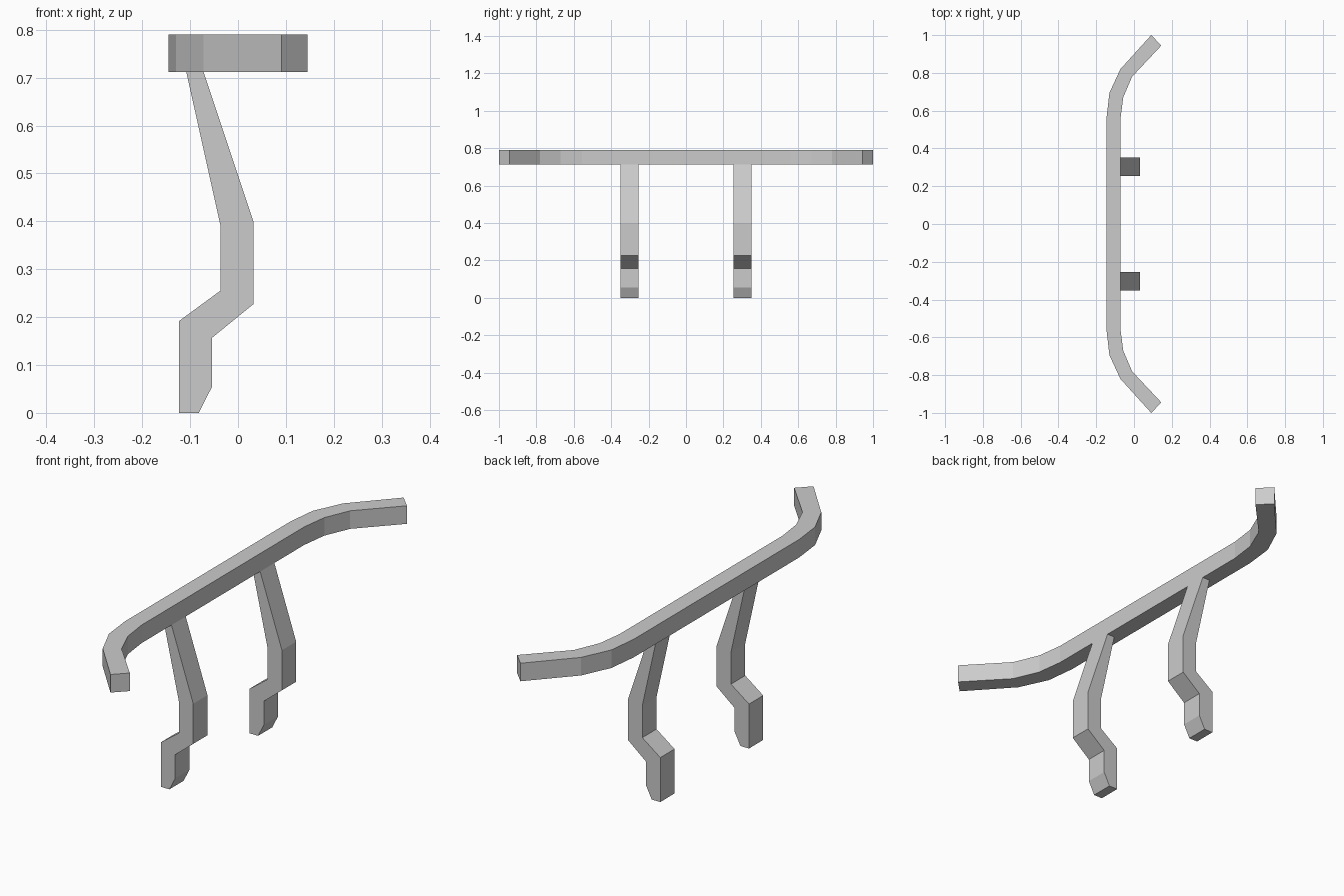
import bpy, bmesh
from mathutils import Vector

if "Cube" in bpy.data.objects:
    bpy.data.objects.remove(bpy.data.objects["Cube"])


def extrude_profile(name, points, offset):
    """Closed planar profile pushed along an offset vector."""
    bm = bmesh.new()
    face = bm.faces.new([bm.verts.new(p) for p in points])
    ext = bmesh.ops.extrude_face_region(bm, geom=[face], use_keep_orig=True)
    verts = [g for g in ext["geom"] if isinstance(g, bmesh.types.BMVert)]
    bmesh.ops.translate(bm, verts=verts, vec=Vector(offset))
    bmesh.ops.recalc_face_normals(bm, faces=bm.faces)
    mesh = bpy.data.meshes.new(name)
    bm.to_mesh(mesh)
    bm.free()
    obj = bpy.data.objects.new(name, mesh)
    bpy.context.collection.objects.link(obj)
    return obj


# Bumper bar: plan outline of one half, mirrored across y
outer = [(-0.145, 0.565), (-0.13, 0.695), (-0.072, 0.82), (0.091, 1.0)]
inner = [(0.145, 0.945), (-0.01, 0.78), (-0.057, 0.67), (-0.072, 0.555)]
half = outer + inner
outline = half + [(x, -y) for x, y in reversed(half)]
extrude_profile("bumper_bar", [(x, y, 0.712) for x, y in outline], (0, 0, 0.078))

# Cranked support brackets: side profile in x, z
bracket = [(-0.123, 0), (-0.082, 0), (-0.054, 0.055), (-0.054, 0.157),
           (0.032, 0.227), (0.032, 0.40), (-0.072, 0.712), (-0.108, 0.712),
           (-0.037, 0.393), (-0.037, 0.255), (-0.123, 0.192)]
for side, y in (("left", -0.351), ("right", 0.254)):
    extrude_profile(f"{side}_bracket", [(x, y, z) for x, z in bracket], (0, 0.097, 0))
